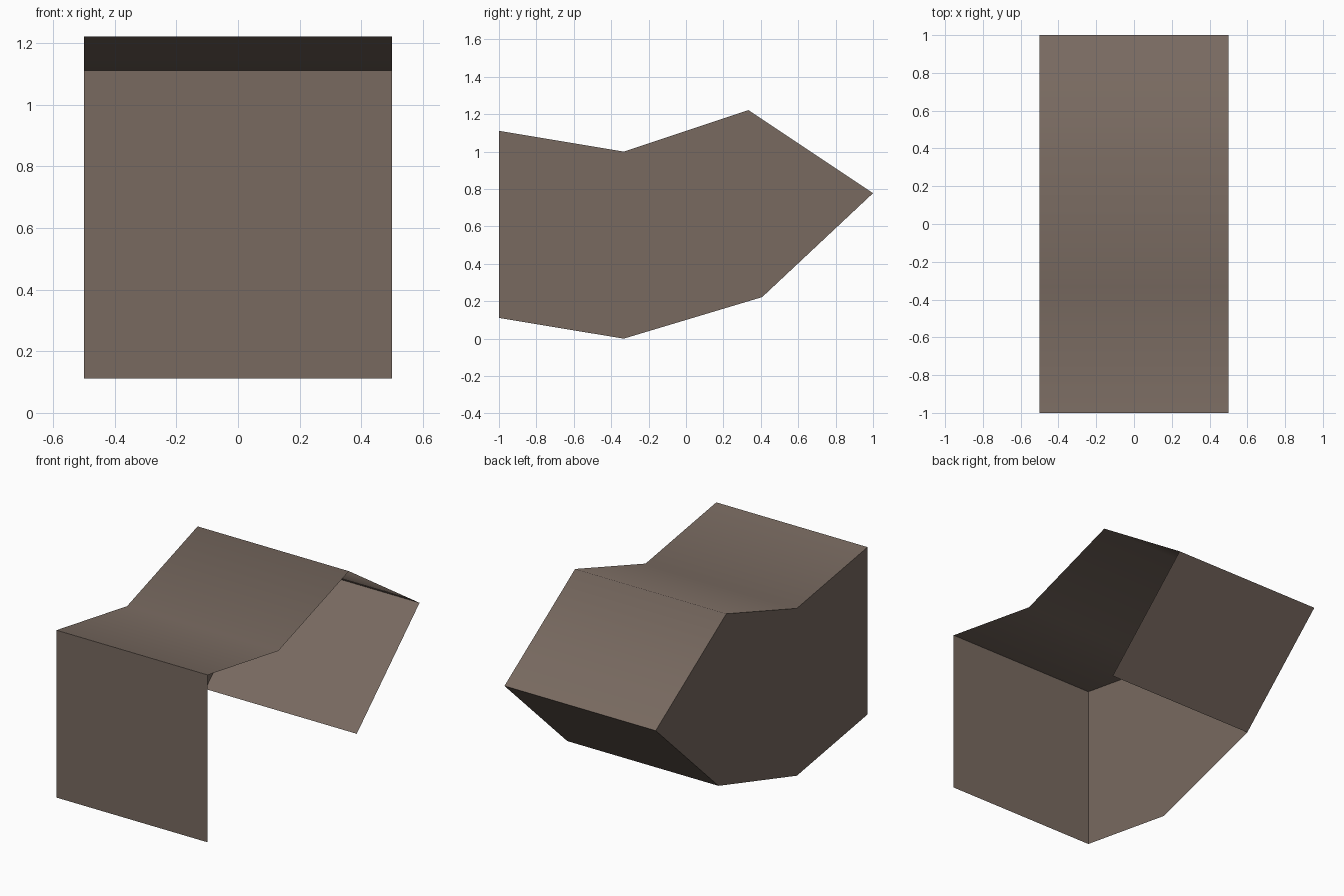
import bpy

if "Cube" in bpy.data.objects:
    bpy.data.objects.remove(bpy.data.objects["Cube"])

# Half width along x
W = 0.5

# Side outline (y, z), split into front, roof, rear and underside runs
FRONT = [(-1, 0.111), (-1, 1.111)]
ROOF = [(-1, 1.111), (-0.333, 1.0), (0.333, 1.222), (1, 0.778)]
REAR = [(1, 0.778), (0.407, 0.222)]
LOW_POINT = (-0.333, 0.0)

mat = bpy.data.materials.new("grey_brown")
mat.diffuse_color = (0.188, 0.143, 0.117, 1)
mat.use_nodes = True
mat.node_tree.nodes["Principled BSDF"].inputs["Base Color"].default_value = mat.diffuse_color


def make_object(name, verts, faces, smooth=False):
    mesh = bpy.data.meshes.new(name)
    mesh.from_pydata(verts, [], faces)
    mesh.materials.append(mat)
    for p in mesh.polygons:
        p.use_smooth = smooth
    mesh.update()
    obj = bpy.data.objects.new(name, mesh)
    bpy.context.collection.objects.link(obj)
    return obj


def sheet(name, path, smooth=False):
    """Sweep a (y, z) path across the width as an open sheet."""
    verts = [(x, y, z) for y, z in path for x in (-W, W)]
    faces = [(2 * i, 2 * i + 1, 2 * i + 3, 2 * i + 2) for i in range(len(path) - 1)]
    return make_object(name, verts, faces, smooth)


# Front wall, bent roof and sloping rear panel (underside stays open)
sheet("front_wall", FRONT)
sheet("bent_roof", ROOF, smooth=True)
sheet("rear_panel", REAR)

# Left side wall with the full outline (right side stays open)
outline = FRONT + ROOF[1:] + REAR[1:] + [LOW_POINT]
make_object("left_wall", [(-W, y, z) for y, z in outline], [tuple(range(len(outline)))])
